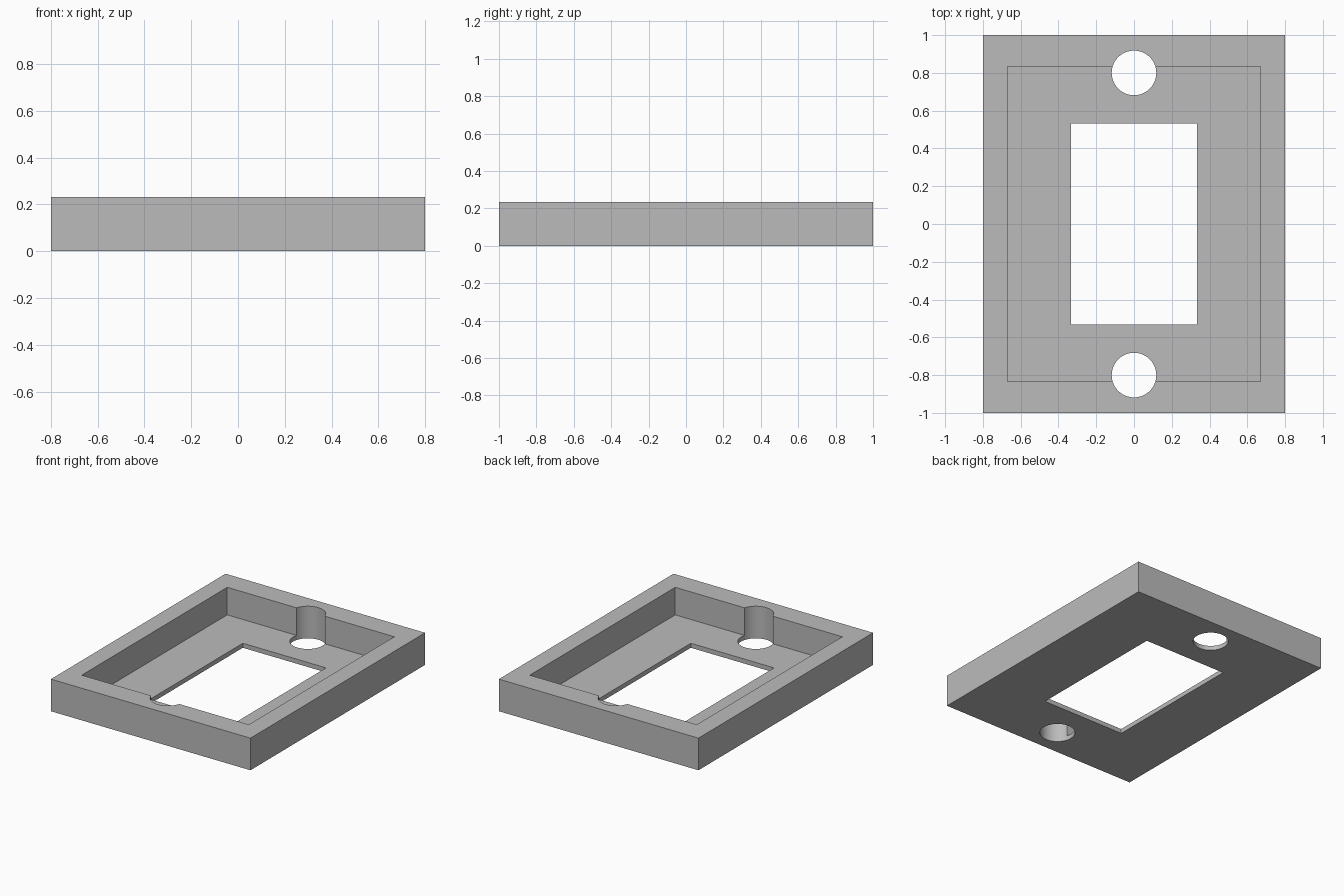
import bpy
import math

if "Cube" in bpy.data.objects:
    bpy.data.objects.remove(bpy.data.objects["Cube"], do_unlink=True)

HEIGHT, FLOOR = 0.233, 0.033

grey = bpy.data.materials.new("plain grey")
grey.use_nodes = True
colour = (0.5, 0.5, 0.5, 1)
grey.diffuse_color = colour
grey.node_tree.nodes["Principled BSDF"].inputs["Base Color"].default_value = colour


def box(name, width, depth, bottom, top):
    bpy.ops.mesh.primitive_cube_add(size=1, location=(0, 0, (bottom + top) / 2))
    ob = bpy.context.object
    ob.name = name
    ob.scale = (width, depth, top - bottom)
    bpy.ops.object.transform_apply(location=True, rotation=False, scale=True)
    ob.data.materials.append(grey)
    return ob


def hole(name, y):
    bpy.ops.mesh.primitive_cylinder_add(vertices=64, radius=0.118, depth=1, location=(0, y, 0))
    ob = bpy.context.object
    ob.name = name
    ob.data.materials.append(grey)
    return ob


# Solid tray block
tray = box("tray_frame", 1.6, 2.0, 0, HEIGHT)

# Open pocket, floor window and the two screw holes
cutters = [
    box("pocket_cutter", 1.34, 1.667, FLOOR, 1),
    box("window_cutter", 0.667, 1.063, -1, 1),
    hole("front_hole_cutter", -0.8),
    hole("back_hole_cutter", 0.8),
]

bpy.ops.object.select_all(action="DESELECT")
bpy.context.view_layer.objects.active = tray
tray.select_set(True)
for cutter in cutters:
    cutter.hide_render = True
    cut = tray.modifiers.new(cutter.name, "BOOLEAN")
    cut.operation = "DIFFERENCE"
    cut.solver = "EXACT"
    cut.object = cutter
    bpy.ops.object.modifier_apply(modifier=cut.name)
    bpy.data.objects.remove(cutter, do_unlink=True)

# Smooth hole walls, crisp edges elsewhere
bpy.ops.object.shade_smooth_by_angle(angle=math.radians(30))
